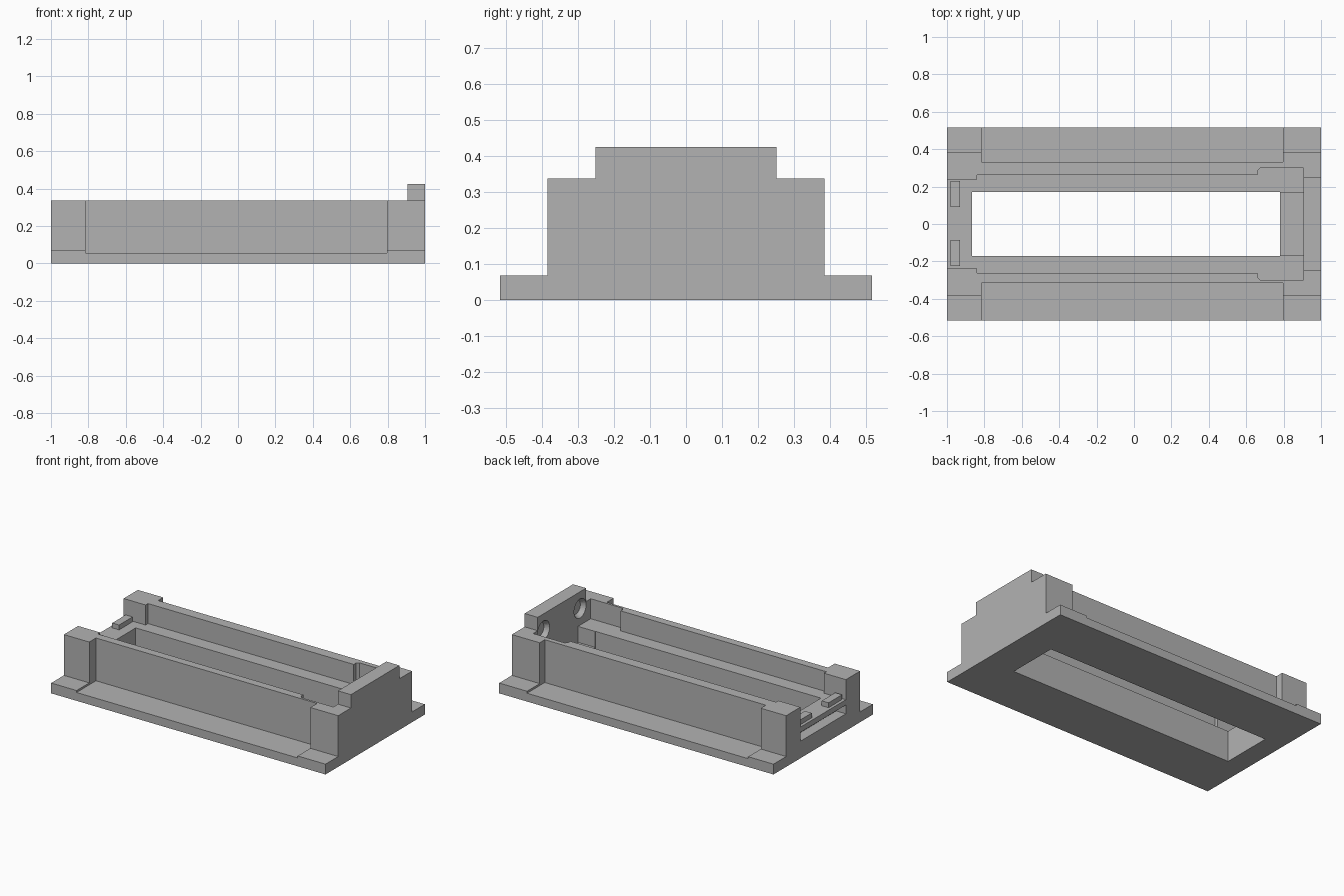
import bpy
import bmesh
from mathutils import Matrix

if "Cube" in bpy.data.objects:
    bpy.data.objects.remove(bpy.data.objects["Cube"], do_unlink=True)

grey = bpy.data.materials.new("plain grey")
grey.use_nodes = True
colour = (0.45, 0.45, 0.45, 1)
grey.diffuse_color = colour
grey.node_tree.nodes["Principled BSDF"].inputs["Base Color"].default_value = colour


def add_object(name, bm):
    bmesh.ops.recalc_face_normals(bm, faces=bm.faces[:])
    mesh = bpy.data.meshes.new(name)
    bm.to_mesh(mesh)
    bm.free()
    mesh.materials.append(grey)
    obj = bpy.data.objects.new(name, mesh)
    bpy.context.collection.objects.link(obj)
    return obj


def prism(name, outline, z0, z1):
    bm = bmesh.new()
    face = bm.faces.new([bm.verts.new((x, y, z0)) for x, y in outline])
    top = bmesh.ops.extrude_face_region(bm, geom=[face])["geom"]
    verts = [v for v in top if isinstance(v, bmesh.types.BMVert)]
    bmesh.ops.translate(bm, vec=(0, 0, z1 - z0), verts=verts)
    return add_object(name, bm)


def box(name, x0, x1, y0, y1, z0, z1):
    return prism(name, [(x0, y0), (x1, y0), (x1, y1), (x0, y1)], z0, z1)


def cone(name, y, z):
    bm = bmesh.new()
    bmesh.ops.create_cone(bm, cap_ends=True, segments=32, radius1=0.08, radius2=0.045, depth=0.06,
                          matrix=Matrix.Translation((0.905, y, z)) @ Matrix.Rotation(1.5708, 4, 'Y'))
    return add_object(name, bm)


def cut(target, cutter):
    cutter.hide_render = True
    mod = target.modifiers.new("cut", 'BOOLEAN')
    mod.operation = 'DIFFERENCE'
    mod.solver = 'EXACT'
    mod.object = cutter
    bpy.context.view_layer.update()
    graph = bpy.context.evaluated_depsgraph_get()
    mesh = bpy.data.meshes.new_from_object(target.evaluated_get(graph))
    target.modifiers.clear()
    target.data = mesh
    bpy.data.objects.remove(cutter, do_unlink=True)


SHELF, RIM, END = 0.205, 0.337, 0.905
body = box("housing_body", -1, 1, -0.517, 0.517, 0, 0.425)

# Space above the rim, leaving the raised end wall
cut(body, box("rim_cutter", -2, END, -1, 1, RIM, 1))

for side, wall in ((-1, 0.315), (1, 0.332)):
    # Flange beside the corner blocks, and the deeper bay along each long wall
    cut(body, box("shoulder_cutter", 0, 2, *sorted((side * 0.252, side)), RIM, 1))
    cut(body, box("flange_cutter", -2, 2, *sorted((side * 0.385, side)), 0.068, 1))
    cut(body, box("bay_cutter", -0.815, 0.797, *sorted((side * wall, side)), 0.055, 1))

# Interior above the shelf: narrow mouth, long channel, wider bay by the end wall
half = [(-2, 0.237), (-0.84, 0.237), (-0.84, 0.262), (0.66, 0.262),
        (0.66, 0.285), (0.675, 0.3), (END, 0.3)]
plan = half + [(x, -y) for x, y in reversed(half)]
cut(body, prism("interior_cutter", plan, SHELF, 1))

# Opening through the floor, with a shallow pocket beside it
cut(body, box("floor_opening_cutter", -0.865, 0.78, -0.17, 0.17, -1, 1))
cut(body, box("pocket_cutter", 0.7, END, -0.168, 0.168, 0.1, 0.5))

# Slot in the open end
cut(body, box("slot_cutter", -2, -0.93, -0.237, 0.237, 0.112, 0.17))

# Tapered round recesses in the end wall
for y in (-0.19, 0.19):
    cut(body, cone("recess_cutter", y, 0.315))

# Raised tabs on the shelf at the open end
for name, y0, y1 in (("front_tab", -0.225, -0.085), ("back_tab", 0.09, 0.23)):
    box(name, -0.98, -0.93, y0, y1, SHELF - 0.01, 0.237)
